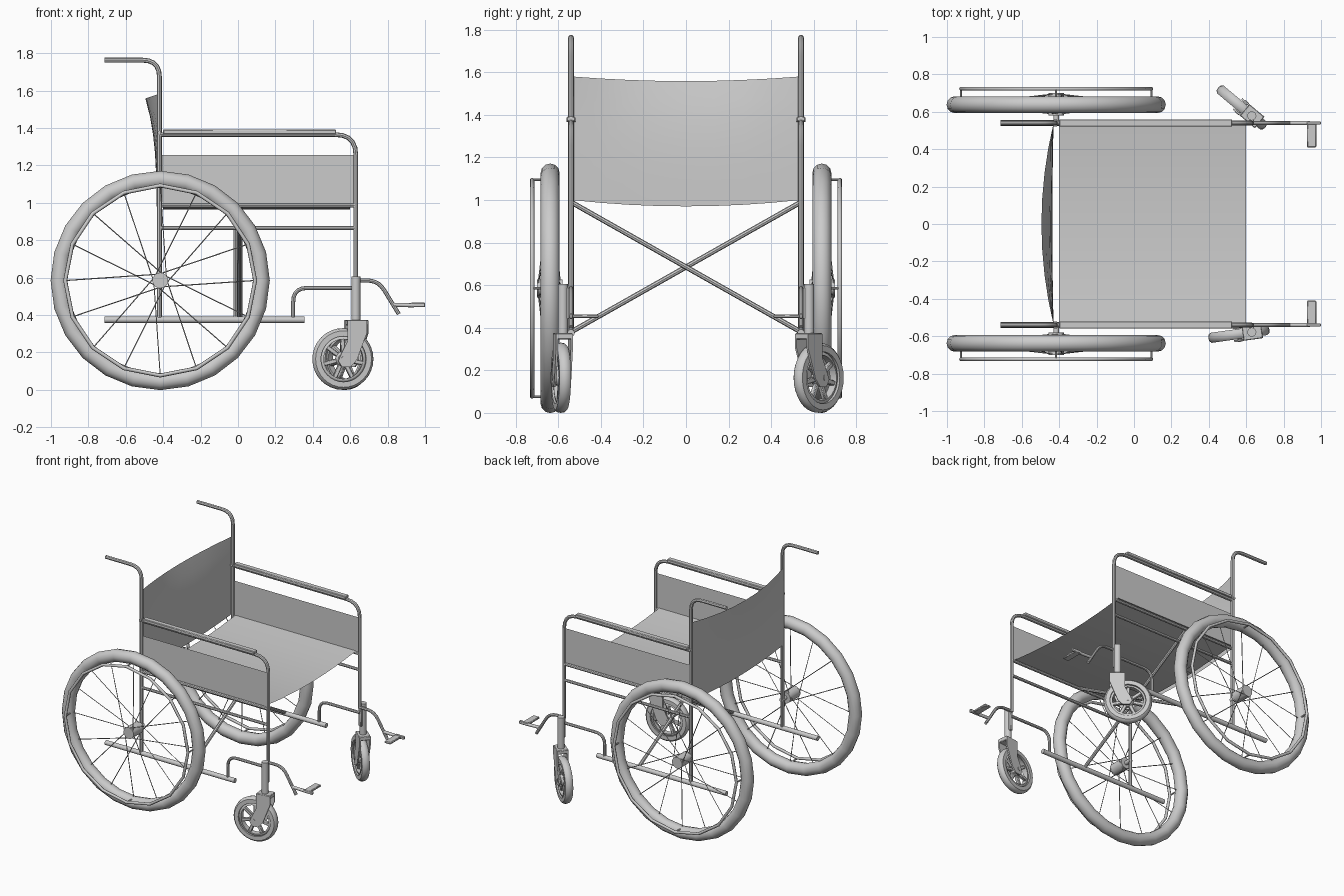
import bpy, bmesh, math
from mathutils import Vector, Matrix

if "Cube" in bpy.data.objects:
    bpy.data.objects.remove(bpy.data.objects["Cube"])


def finish(ob, name, angle=40):
    ob.name = name
    bpy.ops.object.select_all(action='DESELECT')
    ob.select_set(True)
    bpy.context.view_layer.objects.active = ob
    if ob.type == 'CURVE':
        bpy.ops.object.convert(target='MESH')
        ob = bpy.context.object
    bpy.ops.object.shade_smooth_by_angle(angle=math.radians(angle))
    return ob


def fillet(pts, r):
    # round the inner corners of a path
    pts = [Vector(p) for p in pts]
    out = [pts[0]]
    for a, b, c in zip(pts, pts[1:], pts[2:]):
        p, q = b + (a - b).normalized() * r, b + (c - b).normalized() * r
        for i in range(6):
            t = i / 5
            out.append(p * (1 - t) ** 2 + b * 2 * t * (1 - t) + q * t * t)
    return out + [pts[-1]]


def tubes(name, paths, r, bend=0.0):
    cu = bpy.data.curves.new(name, 'CURVE')
    cu.dimensions = '3D'
    cu.bevel_depth = r
    cu.bevel_resolution = 2 if r > 0.005 else 0
    cu.use_fill_caps = True
    for pts in paths:
        pts = fillet(pts, bend) if bend else [Vector(p) for p in pts]
        sp = cu.splines.new('POLY')
        sp.points.add(len(pts) - 1)
        for p, q in zip(sp.points, pts):
            p.co = (*q, 1)
    ob = bpy.data.objects.new(name, cu)
    bpy.context.collection.objects.link(ob)
    return finish(ob, name)


def from_bmesh(name, bm, angle=40):
    bmesh.ops.recalc_face_normals(bm, faces=bm.faces)
    me = bpy.data.meshes.new(name)
    bm.to_mesh(me)
    bm.free()
    ob = bpy.data.objects.new(name, me)
    bpy.context.collection.objects.link(ob)
    return finish(ob, name, angle)


def sheet(name, f, nu, nv):
    bm = bmesh.new()
    g = [[bm.verts.new(f(i / nu, j / nv)) for j in range(nv + 1)] for i in range(nu + 1)]
    for i in range(nu):
        for j in range(nv):
            bm.faces.new((g[i][j], g[i + 1][j], g[i + 1][j + 1], g[i][j + 1]))
    return from_bmesh(name, bm)


def box(name, x0, x1, y0, y1, z0, z1, bevel=0.004):
    bm = bmesh.new()
    bmesh.ops.create_cube(bm, size=1)
    for v in bm.verts:
        v.co = ((x0 + x1) / 2 + v.co.x * (x1 - x0), (y0 + y1) / 2 + v.co.y * (y1 - y0),
                (z0 + z1) / 2 + v.co.z * (z1 - z0))
    bmesh.ops.bevel(bm, geom=bm.edges[:], offset=bevel, segments=1, affect='EDGES')
    return from_bmesh(name, bm)


def torus(name, loc, R, r, nR, nr):
    bpy.ops.mesh.primitive_torus_add(location=loc, rotation=(math.pi / 2, 0, 0), major_radius=R,
                                     minor_radius=r, major_segments=nR, minor_segments=nr)
    return finish(bpy.context.object, name, 50)


def cyl(name, a, b, r, n=16):
    a, b = Vector(a), Vector(b)
    bpy.ops.mesh.primitive_cylinder_add(vertices=n, radius=r, depth=(b - a).length, location=(a + b) / 2)
    bpy.context.object.rotation_euler = (b - a).to_track_quat('Z', 'Y').to_euler()
    return finish(bpy.context.object, name)


def ring(name, r0, r1, w, n=32):
    # lathed band around the y axis
    bm = bmesh.new()
    prof = [(r0, -w), (r1 - .014, -w), (r1 - .003, -w * .6), (r1, 0), (r1 - .003, w * .6), (r1 - .014, w), (r0, w)]
    vs = [[bm.verts.new((r * math.cos(math.tau * i / n), y, r * math.sin(math.tau * i / n)))
           for r, y in prof] for i in range(n)]
    m = len(prof)
    for i in range(n):
        for j in range(m):
            p, q = vs[i], vs[(i + 1) % n]
            bm.faces.new((p[j], q[j], q[(j + 1) % m], p[(j + 1) % m]))
    return from_bmesh(name, bm)


# fabric seat and backrest
sheet("seat", lambda u, v: (-.4 + u, -.55 + 1.1 * v, .965 + .035 * (2 * v - 1) ** 2), 1, 6)


def back(u, v):
    h = 1 - (2 * u - 1) ** 2
    z0, z1 = 1 - .03 * h, 1.58 - .022 * h
    return (-.43 - .065 * h * (.1 + .9 * v ** 3), -.54 + 1.08 * u, z0 + (z1 - z0) * v)


sheet("backrest", back, 8, 6)

# folding cross brace
tubes("cross_brace", [[(s * .013, -s * .54, .99), (s * .013, s * .54, .38)] for s in (1, -1)], .012)

X, Z = -.416, .585
for s in (1, -1):
    side = "left" if s > 0 else "right"
    y = s * .54
    # side frame
    tubes(side + "_back_post", [[(-.715, y, 1.763), (-.42, y, 1.763), (-.42, y, .37)]], .013, .09)
    tubes(side + "_arm_tube", [[(-.42, y, 1.365), (.63, y, 1.365), (.63, y, .58)]], .0125, .11)
    tubes(side + "_rails", [[(-.42, y, z), (.63, y, z)] for z in (.985, .866)], .011)
    cyl(side + "_lower_rail", (-.715, y, .375), (.355, y, .375), .017)
    box(side + "_arm_pad", -.4, .525, y - .02, y + .02, 1.368, 1.392)
    cyl(side + "_arm_clamp", (-.42, y - .02, 1.375), (-.42, y + .02, 1.375), .01, 10)
    sheet(side + "_side_panel", lambda u, v: (-.41 + 1.03 * u, y, .985 + .27 * v), 1, 1)

    # big wheel
    wy = s * .638
    torus(side + "_tire", (X, wy, Z), .541, .045, 24, 12)
    torus(side + "_hand_rim", (X, s * .723, Z), .508, .0105, 16, 8)
    cyl(side + "_hub", (X, s * .58, Z), (X, s * .7, Z), .042)
    cyl(side + "_axle", (X, s * .53, Z), (X, s * .6, Z), .015)
    spokes, pegs = [], []
    for k in range(16):
        a = math.tau * k / 16
        b = a + (1 if k % 2 else -1) * 1.2
        hy = s * (.695 if k % 4 < 2 else .59)
        spokes.append([(X + .036 * math.cos(b), hy, Z + .036 * math.sin(b)),
                       (X + .505 * math.cos(a), wy, Z + .505 * math.sin(a))])
        if k % 4 == 0:
            c, d = X + .51 * math.cos(a), Z + .51 * math.sin(a)
            pegs.append([(c, wy, d), (c, s * .723, d)])
    tubes(side + "_spokes", spokes, .003)
    tubes(side + "_rim_pegs", pegs, .0055)

    # footrest
    tubes(side + "_foot_brace", [[(.295, y, .375), (.295, y, .545), (.63, y, .545)]], .011, .075)
    tubes(side + "_foot_hanger", [[(.63, y, .585), (.75, y, .585), (.86, y, .405)]], .011, .06)
    cyl(side + "_foot_arm", (.835, y, .455), (.94, y, .452), .011, 10)
    box(side + "_foot_hinge", .925, 1.0, y - .009, y + .009, .442, .466)
    box(side + "_foot_plate", .925, .975, min(s * .41, y), max(s * .41, y), .446, .462)

    # swivel caster, built around its pivot then turned
    cyl(side + "_caster_housing", (.63, s * .578, .375), (.63, s * .578, .605), .024)
    box(side + "_housing_bracket", .618, .642, min(y, s * .578), max(y, s * .578), .44, .59)
    place = Matrix.Translation((.63, s * .578, 0)) @ Matrix.Rotation(math.radians(-40 if s > 0 else 8), 4, 'Z')
    hub = Matrix.Translation((-.07, 0, .165))
    parts = [(ring(side + "_caster_tire", .122, .165, .027), hub),
             (ring(side + "_caster_rim", .106, .127, .02), hub),
             (ring(side + "_caster_hub", .012, .042, .024, 16), hub)]
    for k in range(7):
        ob = box(side + "_caster_spoke", .03, .115, -.012, .012, -.012, .012)
        parts.append((ob, hub @ Matrix.Rotation(math.tau * k / 7 + .2, 4, 'Y')))
    parts.append((cyl(side + "_caster_axle", (-.07, -.043, .165), (-.07, .043, .165), .014), Matrix()))
    parts[-1][0].data.transform(parts[-1][0].matrix_basis)
    parts.append((box(side + "_fork_crown", -.05, .055, -.04, .04, .345, .375), Matrix()))
    outline = [(-.05, .37), (.055, .37), (.055, .305), (.03, .24), (0, .16), (-.035, .122),
               (-.08, .122), (-.1, .155), (-.085, .19), (-.05, .26)]
    for t in (1, -1):
        bm = bmesh.new()
        f = bm.faces.new([bm.verts.new((p, t * .03, q)) for p, q in outline])
        e = bmesh.ops.extrude_face_region(bm, geom=[f])
        bmesh.ops.translate(bm, vec=(0, t * .01, 0), verts=[v for v in e['geom'] if isinstance(v, bmesh.types.BMVert)])
        if not any(fc.is_valid and fc == f for fc in bm.faces):
            bm.faces.new([v for v in bm.verts if abs(v.co.y - t * .03) < 1e-5])
        parts.append((from_bmesh(side + "_fork_leg", bm), Matrix()))
    for ob, m in parts:
        ob.matrix_basis = place @ m
